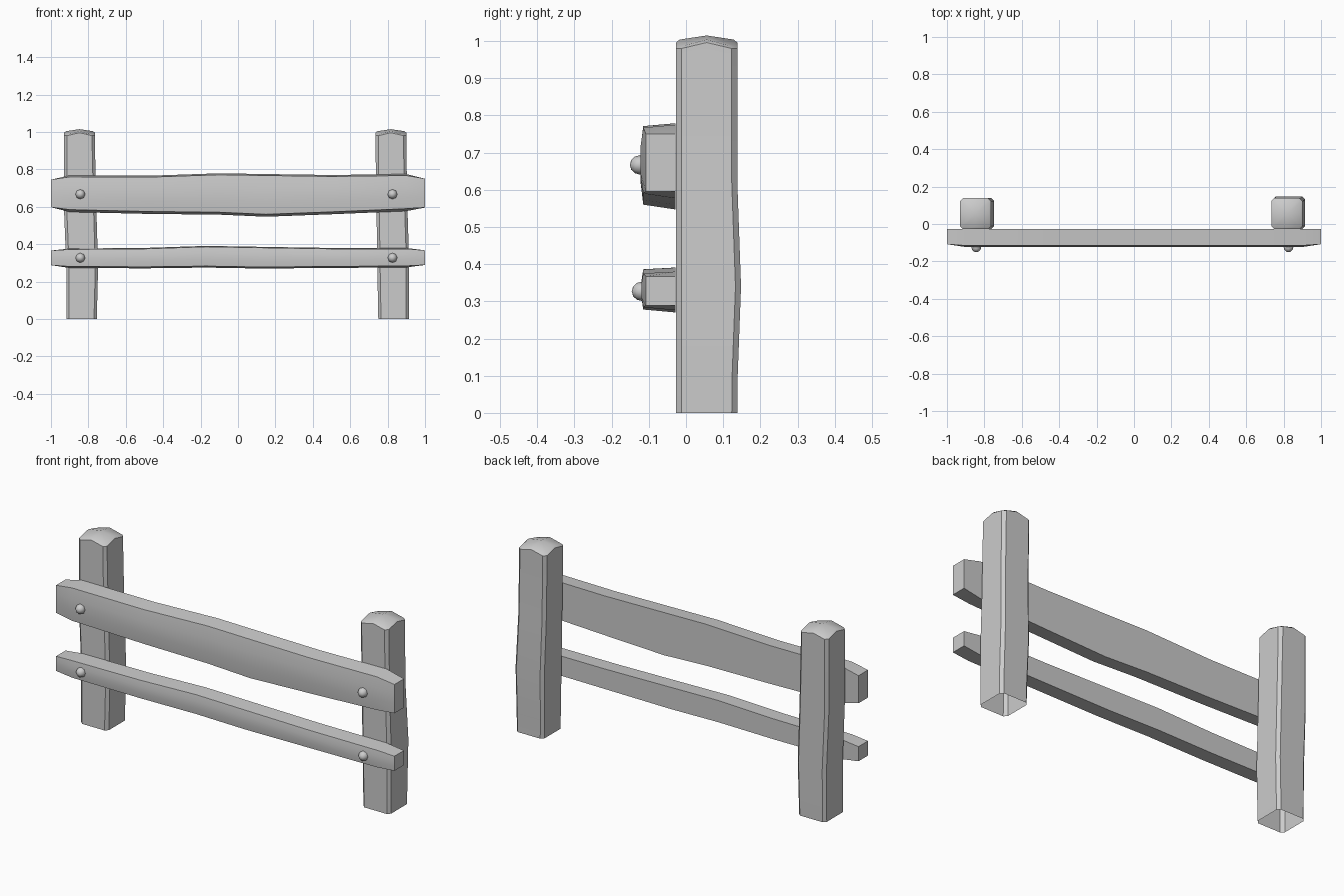
import bpy, math

if "Cube" in bpy.data.objects:
    bpy.data.objects.remove(bpy.data.objects["Cube"])


def make(name, verts, faces, angle=30):
    me = bpy.data.meshes.new(name)
    me.from_pydata(verts, [], faces)
    me.update()
    ob = bpy.data.objects.new(name, me)
    bpy.context.collection.objects.link(ob)
    bpy.ops.object.select_all(action='DESELECT')
    ob.select_set(True)
    bpy.context.view_layer.objects.active = ob
    bpy.ops.object.mode_set(mode='EDIT')
    bpy.ops.mesh.select_all(action='SELECT')
    bpy.ops.mesh.normals_make_consistent(inside=False)
    bpy.ops.object.mode_set(mode='OBJECT')
    bpy.ops.object.shade_smooth_by_angle(angle=math.radians(angle))
    return ob


def loft(rings):
    n = len(rings[0])
    verts = [v for r in rings for v in r]
    faces = [(k * n + i, k * n + (i + 1) % n, (k + 1) * n + (i + 1) % n, (k + 1) * n + i)
             for k in range(len(rings) - 1) for i in range(n)]
    return verts, faces


# Post: chamfered square section, three points per side (end, middle, end)
def post_ring(x0, x1, y0, y1, z_mid, z_corner, c=0.015):
    xm, ym = (x0 + x1) / 2, (y0 + y1) / 2
    return [(x0 + c, y0, z_corner), (xm, y0, z_mid), (x1 - c, y0, z_corner),
            (x1, y0 + c, z_corner), (x1, ym, z_mid), (x1, y1 - c, z_corner),
            (x1 - c, y1, z_corner), (xm, y1, z_mid), (x0 + c, y1, z_corner),
            (x0, y1 - c, z_corner), (x0, ym, z_mid), (x0, y0 + c, z_corner)]


def post(name, stations):
    rings = [post_ring(x0, x1, y0, y1, z, z) for z, x0, x1, y0, y1 in stations]
    _, x0, x1, y0, y1 = stations[-1]
    # arched rim, small bevel, domed cap; the underside stays open
    rings.append(post_ring(x0, x1, y0, y1, 0.996, 0.98))
    i = 0.01
    rings.append(post_ring(x0 + i, x1 - i, y0 + i, y1 - i, 1.004, 0.988, 0.013))
    verts, faces = loft(rings)
    verts.append(((x0 + x1) / 2, (y0 + y1) / 2, 1.015))
    base, tip = (len(rings) - 1) * 12, len(verts) - 1
    faces += [(base + k, base + (k + 1) % 12, tip) for k in range(12)]
    make(name, verts, faces)


post("left_post", [(0, -0.918, -0.755, -0.027, 0.138),
                   (0.28, -0.918, -0.748, -0.027, 0.14),
                   (0.58, -0.93, -0.757, -0.027, 0.138),
                   (0.93, -0.93, -0.765, -0.027, 0.138)])
post("right_post", [(0, 0.75, 0.913, -0.027, 0.138),
                    (0.10, 0.748, 0.914, -0.027, 0.139),
                    (0.34, 0.744, 0.914, -0.027, 0.148),
                    (0.62, 0.74, 0.905, -0.027, 0.138),
                    (0.93, 0.735, 0.90, -0.027, 0.138)])


# Rail: wavy plank with a slightly crowned front, narrowing at both ends
def rail(name, stations, slope, crown):
    rings = []
    for x, zb, zt in stations:
        end = abs(x) > 0.95
        yf = -0.108 if end else -0.115
        s = 0 if end else slope
        b = 0 if end else crown
        h = zt - zb
        rings.append([(x, -0.028, zb), (x, -0.028, zt), (x, yf, zt - s * 0.6),
                      (x, yf - b, zb + h * 0.68), (x, yf - b, zb + h * 0.35), (x, yf, zb + s)])
    verts, faces = loft(rings)
    n = len(verts)
    faces += [tuple(range(6)), tuple(range(n - 6, n))]
    make(name, verts, faces)


rail("upper_rail", [(-1, 0.598, 0.745), (-0.9, 0.572, 0.768), (-0.48, 0.562, 0.766),
                    (-0.1, 0.558, 0.779), (0.15, 0.547, 0.775), (0.5, 0.56, 0.77),
                    (0.9, 0.577, 0.775), (1, 0.596, 0.75)], 0.013, 0.008)
rail("lower_rail", [(-1, 0.288, 0.366), (-0.9, 0.273, 0.377), (-0.5, 0.271, 0.38),
                    (-0.17, 0.275, 0.391), (0.12, 0.27, 0.386), (0.5, 0.273, 0.38),
                    (0.9, 0.276, 0.38), (1, 0.289, 0.367)], 0.008, 0.005)

# Nail heads on the rail fronts
for side, x in (("left", -0.843), ("right", 0.826)):
    for level, z, y in (("upper", 0.667, -0.124), ("lower", 0.327, -0.119)):
        bpy.ops.mesh.primitive_uv_sphere_add(segments=8, ring_count=6, radius=1,
                                             location=(x, y, z), rotation=(math.pi / 2, 0, 0))
        nail = bpy.context.object
        nail.name = f"{side}_{level}_nail"
        nail.scale = (0.026, 0.026, 0.027)
        bpy.ops.object.shade_smooth_by_angle(angle=math.radians(50))
